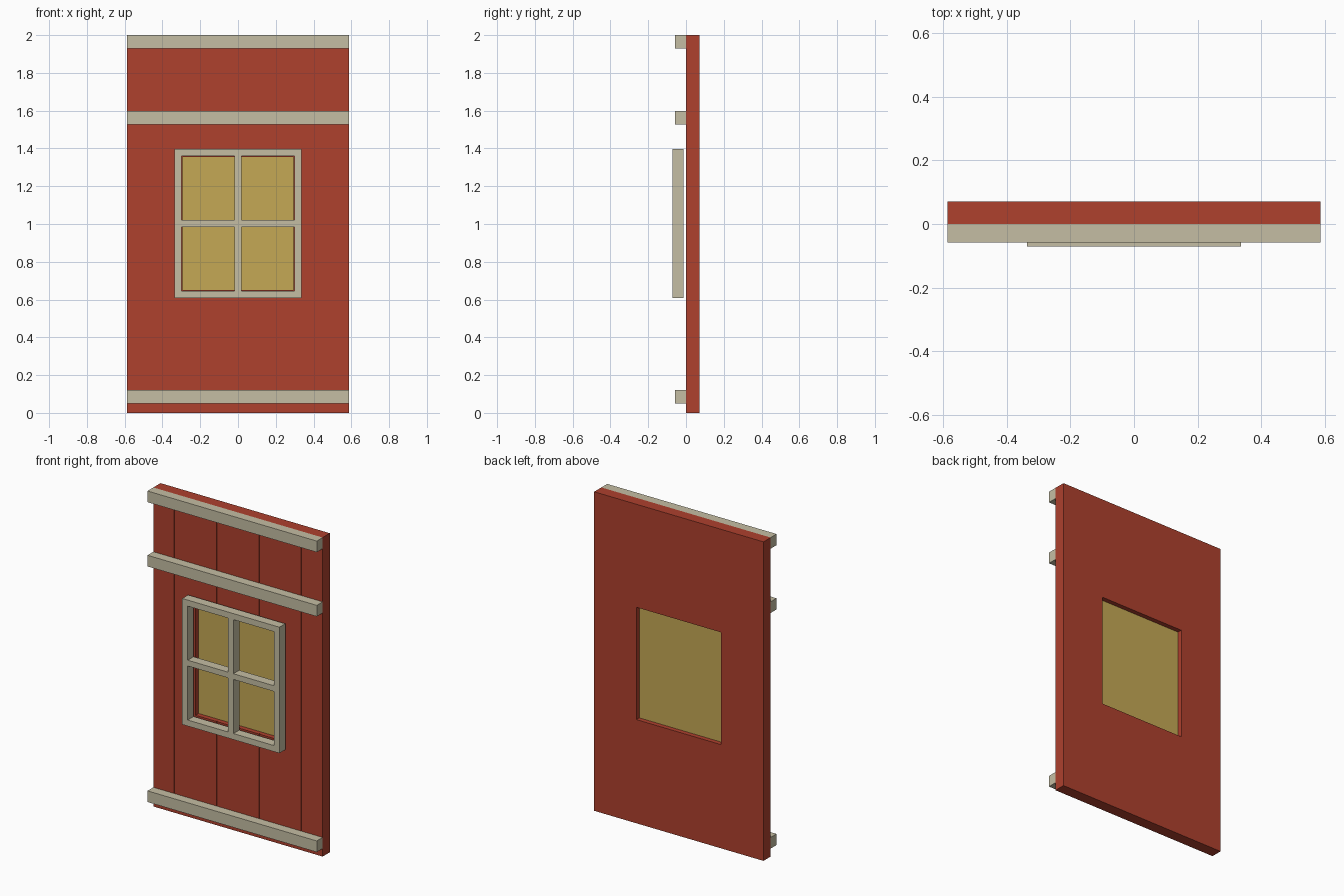
import bpy, bmesh

if "Cube" in bpy.data.objects:
    bpy.data.objects.remove(bpy.data.objects["Cube"])


def material(name, rgb):
    m = bpy.data.materials.new(name)
    m.diffuse_color = (*rgb, 1)
    m.use_nodes = True
    m.node_tree.nodes["Principled BSDF"].inputs["Base Color"].default_value = m.diffuse_color
    return m


RED = material("barn red", (0.425, 0.052, 0.027))
CREAM = material("cream trim", (0.56, 0.515, 0.37))
AMBER = material("amber glass", (0.56, 0.395, 0.09))


def link(name, bm, mat):
    bmesh.ops.recalc_face_normals(bm, faces=bm.faces)
    me = bpy.data.meshes.new(name)
    bm.to_mesh(me)
    bm.free()
    me.materials.append(mat)
    ob = bpy.data.objects.new(name, me)
    bpy.context.collection.objects.link(ob)
    return ob


def add_box(bm, x0, x1, y0, y1, z0, z1):
    vs = bmesh.ops.create_cube(bm, size=1)["verts"]
    for v in vs:
        v.co = (x1 if v.co.x > 0 else x0,
                y1 if v.co.y > 0 else y0,
                z1 if v.co.z > 0 else z0)


def box(name, mat, *dims):
    bm = bmesh.new()
    add_box(bm, *dims)
    return link(name, bm, mat)


def panel(name, mat, xs, zs, y0, y1):
    """Slab on a grid, with every odd/odd cell left open."""
    bm = bmesh.new()
    grid = [[bm.verts.new((x, y0, z)) for z in zs] for x in xs]
    for i in range(len(xs) - 1):
        for j in range(len(zs) - 1):
            if not (i % 2 and j % 2):
                bm.faces.new((grid[i][j], grid[i + 1][j],
                              grid[i + 1][j + 1], grid[i][j + 1]))
    ext = bmesh.ops.extrude_face_region(bm, geom=bm.faces[:])["geom"]
    for v in ext:
        if isinstance(v, bmesh.types.BMVert):
            v.co.y = y1
    # extrusion keeps the first faces when they form an open sheet
    bmesh.ops.remove_doubles(bm, verts=bm.verts, dist=1e-5)
    if not any(all(abs(v.co.y - y0) < 1e-6 for v in f.verts) for f in bm.faces):
        for i in range(len(xs) - 1):
            for j in range(len(zs) - 1):
                if not (i % 2 and j % 2):
                    bm.faces.new((grid[i][j], grid[i + 1][j],
                                  grid[i + 1][j + 1], grid[i][j + 1]))
    return link(name, bm, mat)


W = 0.587                      # half width of the wall
HX, Z0, Z1 = 0.294, 0.65, 1.354  # window opening

# wall with window opening
wall = panel("plank_wall", RED, [-W, -HX, HX, W], [0, Z0, Z1, 2.0], 0, 0.071)

# grooves between the planks
bm = bmesh.new()
for x in (-0.44, -0.147, 0.147, 0.44):
    add_box(bm, x - 0.003, x + 0.003, -0.02, 0.006, 0.07, 1.98)
cutter = link("groove_cutter", bm, RED)
cutter.hide_render = True
mod = wall.modifiers.new("grooves", "BOOLEAN")
mod.operation = "DIFFERENCE"
mod.solver = "EXACT"
mod.object = cutter
bpy.context.view_layer.objects.active = wall
bpy.ops.object.modifier_apply(modifier=mod.name)
bpy.data.objects.remove(cutter)

# horizontal battens
for name, z0, z1 in (("bottom_batten", 0.05, 0.12),
                     ("middle_batten", 1.527, 1.597),
                     ("top_batten", 1.93, 2.0)):
    box(name, CREAM, -W, W, -0.058, 0, z0, z1)

# four-pane window frame, standing just off the wall
panel("window_frame", CREAM,
      [-0.337, -0.299, -0.018, 0.018, 0.299, 0.337],
      [0.608, 0.646, 0.985, 1.021, 1.36, 1.398], -0.071, -0.013)

# glass set inside the wall opening
box("window_glass", AMBER, -HX, HX, 0.03, 0.042, Z0, Z1)
